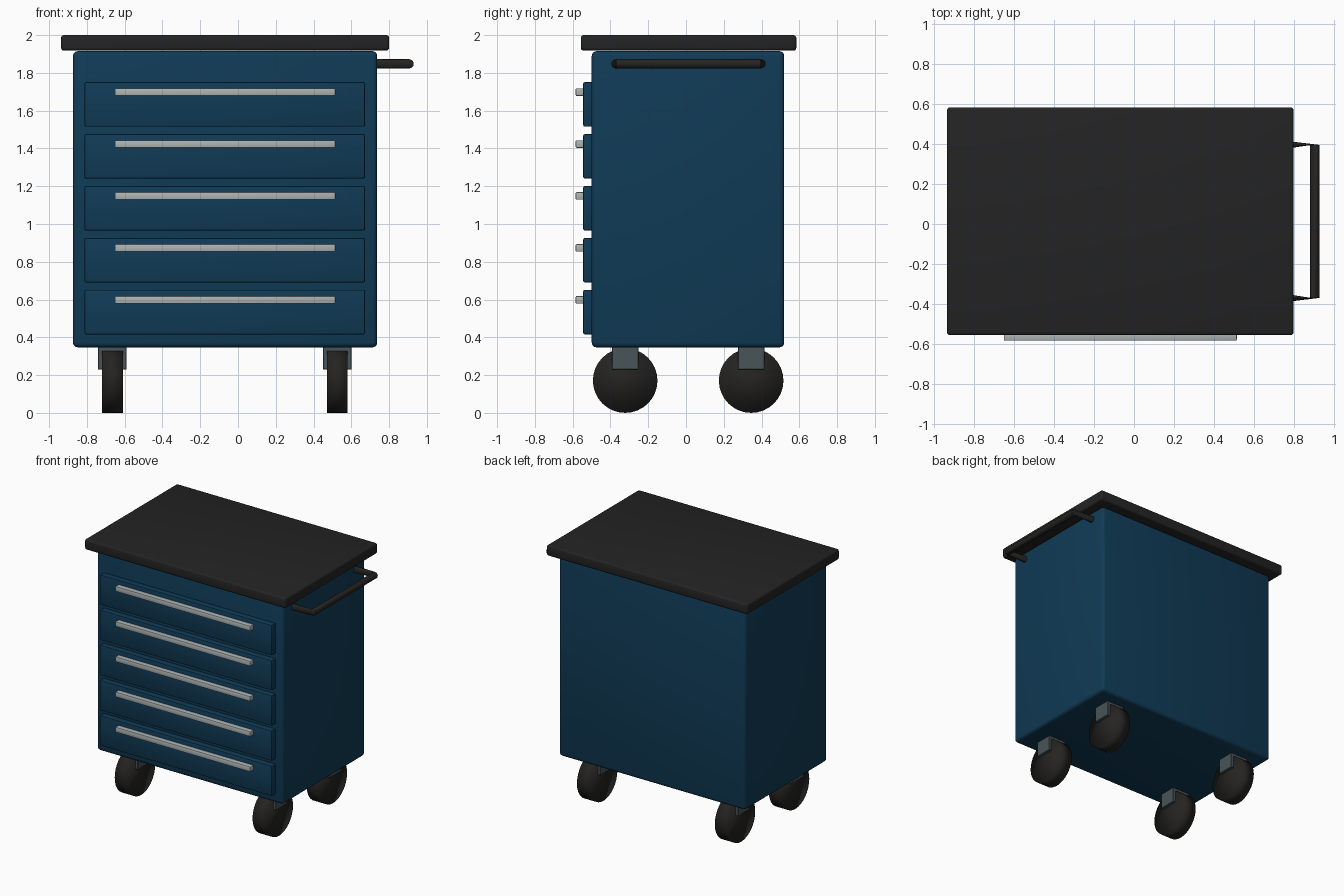
import bpy, bmesh, math
from mathutils import Matrix, Vector

if "Cube" in bpy.data.objects:
    bpy.data.objects.remove(bpy.data.objects["Cube"])


def material(name, r, g, b):
    m = bpy.data.materials.new(name)
    m.diffuse_color = (r, g, b, 1)
    m.use_nodes = True
    m.node_tree.nodes["Principled BSDF"].inputs["Base Color"].default_value = m.diffuse_color
    return m


blue = material("blue paint", 0.005, 0.043, 0.092)
black = material("black worktop", 0.017, 0.017, 0.017)
rubber = material("black rubber", 0.018, 0.017, 0.016)
silver = material("brushed aluminium", 0.42, 0.46, 0.46)
steel = material("dark steel", 0.065, 0.088, 0.098)


def finish(name, bm, mat, angle=None):
    bmesh.ops.recalc_face_normals(bm, faces=bm.faces)
    me = bpy.data.meshes.new(name)
    bm.to_mesh(me)
    bm.free()
    me.materials.append(mat)
    ob = bpy.data.objects.new(name, me)
    bpy.context.collection.objects.link(ob)
    if angle:
        bpy.ops.object.select_all(action='DESELECT')
        ob.select_set(True)
        bpy.context.view_layer.objects.active = ob
        bpy.ops.object.shade_smooth_by_angle(angle=math.radians(angle))
    return ob


def box(name, lo, hi, mat, bevel=0.0, segments=3):
    """Bevelled box between two corners."""
    lo, hi = Vector(lo), Vector(hi)
    bm = bmesh.new()
    bmesh.ops.create_cube(bm, size=1, matrix=Matrix.Translation((lo + hi) / 2)
                          @ Matrix.Diagonal((*(hi - lo), 1)))
    if bevel:
        bmesh.ops.bevel(bm, geom=bm.edges[:], offset=bevel, segments=segments,
                        profile=0.5, affect='EDGES')
    return finish(name, bm, mat, 35 if bevel else None)


# Cabinet and worktop
box("cabinet", (-0.874, -0.499, 0.347), (0.737, 0.52, 1.915), blue, 0.025)
box("worktop", (-0.937, -0.557, 1.918), (0.80, 0.584, 2.0), black, 0.015)

# Drawers with pull bars
for i in range(5):
    top = 1.751 - i * 0.2748
    box(f"drawer_{i + 1}", (-0.813, -0.544, top - 0.236), (0.673, -0.49, top),
        blue, 0.008, 2)
    box(f"drawer_pull_{i + 1}", (-0.652, -0.584, top - 0.073),
        (0.515, -0.542, top - 0.033), silver, 0.005, 2)

# Casters: wheel and bracket at each corner
R = 0.171
for side, x in (("left", -0.665), ("right", 0.526)):
    for end, y in (("front", -0.322), ("back", 0.345)):
        bm = bmesh.new()
        bmesh.ops.create_cone(
            bm, cap_ends=True, segments=32, radius1=R, radius2=R, depth=0.11,
            matrix=Matrix.Translation((x, y, R)) @ Matrix.Rotation(math.pi / 2, 4, 'Y'))
        finish(f"{end}_{side}_wheel", bm, rubber, 180)
        box(f"{end}_{side}_bracket", (x - 0.076, y - 0.07, 0.229),
            (x + 0.076, y + 0.07, 0.36), steel, 0.003, 1)

# Push handle: round bar whose arms flatten toward the corners
bm = bmesh.new()
r, n, z = 0.0245, 16, 1.848
y0, y1 = -0.37, 0.396
path = [((0.73, y0, z), (0, 1)), ((0.906, y0, z), (-1, 0)),
        ((0.906, y1, z), (-1, 0)), ((0.73, y1, z), (0, -1))]
rings = []
for (px, py, pz), (nx, ny) in path:
    rings.append([bm.verts.new((px + nx * r * math.cos(a), py + ny * r * math.cos(a),
                                pz + r * math.sin(a)))
                  for a in (k * math.tau / n for k in range(n))])
for a, b in zip(rings, rings[1:]):
    for k in range(n):
        j = (k + 1) % n
        bm.faces.new((a[k], a[j], b[j], b[k]))
bm.faces.new(rings[0])
bm.faces.new(rings[-1])
finish("push_handle", bm, rubber, 40)
